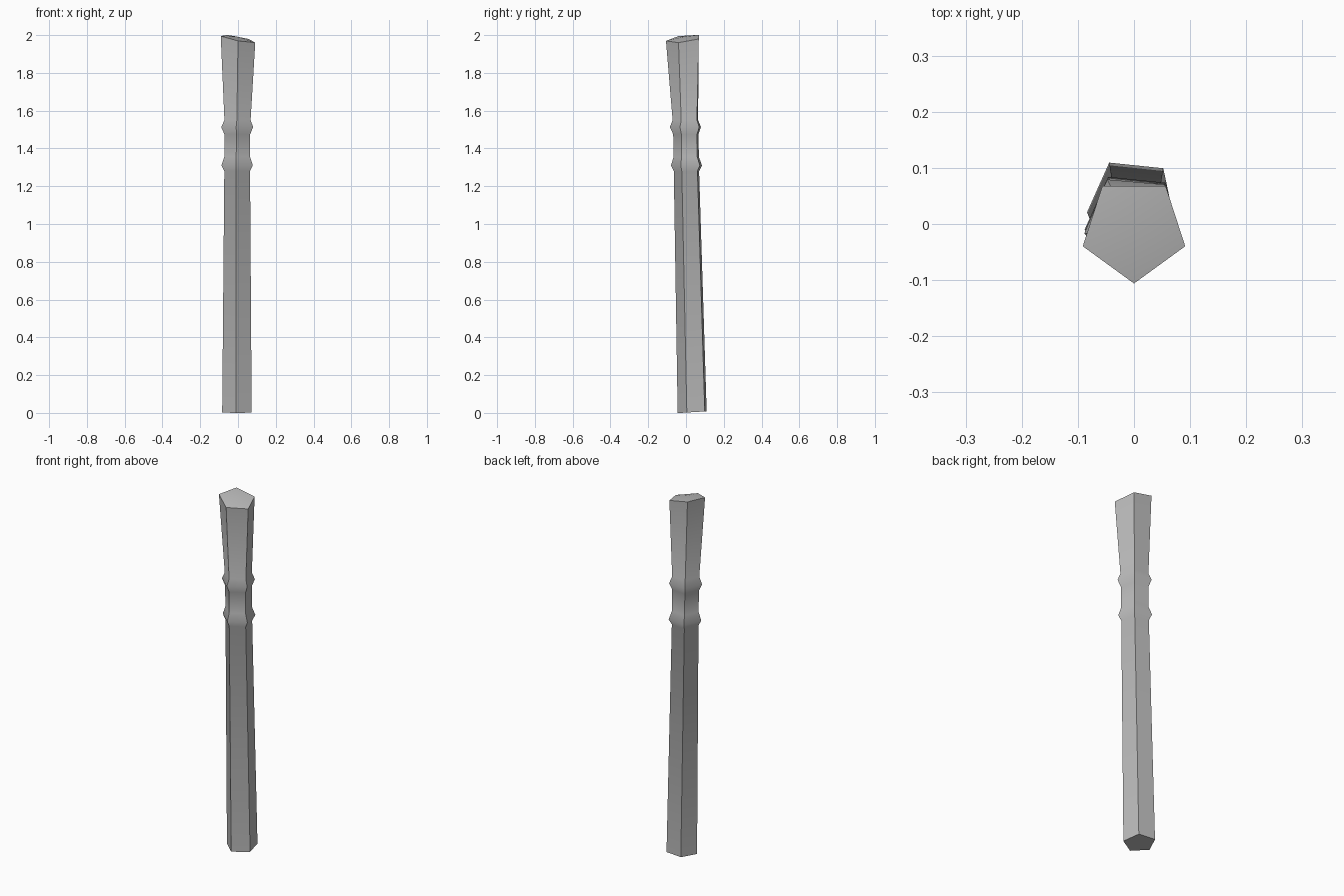
import bpy, bmesh, math

cube = bpy.data.objects.get("Cube")
if cube:
    bpy.data.objects.remove(cube)

grey = bpy.data.materials.new("plain_grey")
grey.use_nodes = True
grey.diffuse_color = (0.5, 0.5, 0.5, 1)
bsdf = next(n for n in grey.node_tree.nodes if n.type == 'BSDF_PRINCIPLED')
bsdf.inputs["Base Color"].default_value = (0.5, 0.5, 0.5, 1)

SIDES = 5
# Rings up the leaning post: centre x, centre y, height, radius, twist, slope x, slope y
RINGS = [
    (-0.003, 0.038, 0.004, 0.0825, -6, 0, 0.06),
    (-0.002, 0.007, 1.28, 0.072, -6, 0, 0),
    (-0.002, 0.008, 1.31, 0.088, -6, 0, 0),     # lower collar
    (-0.002, 0.006, 1.355, 0.072, -6, 0, 0),
    (-0.002, 0.004, 1.475, 0.072, -5, 0, 0),
    (-0.002, 0.003, 1.513, 0.089, -5, 0, 0),    # upper collar
    (-0.001, 0.002, 1.55, 0.073, -4, 0, 0),
    (0, -0.010, 1.981, 0.096, 0, -0.19, 0.12),  # flared, slanted head
]


def add_ring(bm, cx, cy, z, radius, twist, slope_x, slope_y):
    ring = []
    for i in range(SIDES):
        a = math.radians(-90 + twist + 360 * i / SIDES)
        dx, dy = radius * math.cos(a), radius * math.sin(a)
        ring.append(bm.verts.new((cx + dx, cy + dy, z + slope_x * dx + slope_y * dy)))
    return ring


# Post: five-sided shaft with two collars and a shallow peaked top
bm = bmesh.new()
rings = [add_ring(bm, *r) for r in RINGS]
for low, high in zip(rings, rings[1:]):
    for i in range(SIDES):
        j = (i + 1) % SIDES
        bm.faces.new((low[i], low[j], high[j], high[i]))
bm.faces.new(rings[0][::-1])
peak = bm.verts.new((0, -0.01, 1.991))
for i in range(SIDES):
    bm.faces.new((rings[-1][i], rings[-1][(i + 1) % SIDES], peak))
bmesh.ops.recalc_face_normals(bm, faces=bm.faces)

mesh = bpy.data.meshes.new("post")
bm.to_mesh(mesh)
bm.free()
mesh.materials.append(grey)
post = bpy.data.objects.new("post", mesh)
bpy.context.collection.objects.link(post)

# Soft collars, crisp long edges
bpy.ops.object.select_all(action='DESELECT')
post.select_set(True)
bpy.context.view_layer.objects.active = post
bpy.ops.object.shade_smooth_by_angle(angle=math.radians(48))
